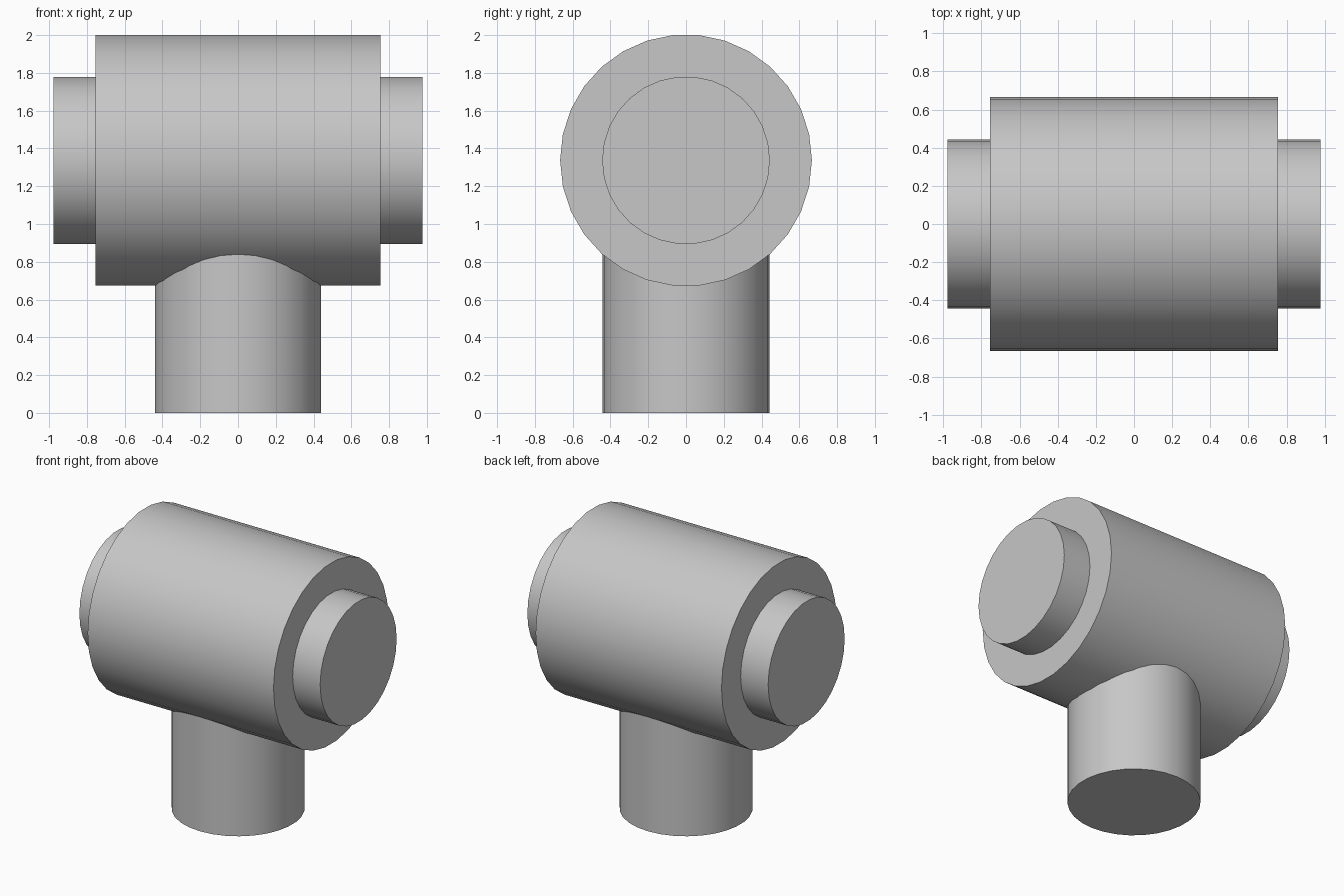
import bpy
import math
from mathutils import Matrix

cube = bpy.data.objects.get("Cube")
if cube:
    bpy.data.objects.remove(cube, do_unlink=True)

grey = bpy.data.materials.new("plain_grey")
grey.use_nodes = True
colour = (0.57, 0.57, 0.57, 1)
grey.diffuse_color = colour
grey.node_tree.nodes["Principled BSDF"].inputs["Base Color"].default_value = colour

SIDES = 30
AXIS_Z = 1.337
TO_X = Matrix.Rotation(math.pi / 2, 4, "Y")


def cylinder(name, radius, length, centre, along_x=False):
    """Capped cylinder with smooth walls and crisp rims."""
    bpy.ops.mesh.primitive_cylinder_add(vertices=SIDES, radius=radius, depth=length)
    ob = bpy.context.object
    ob.name = name
    ob.data.name = name
    if along_x:
        ob.data.transform(TO_X)
    ob.location = centre
    ob.data.materials.append(grey)
    bpy.ops.object.shade_smooth_by_angle(angle=math.radians(30))
    return ob


# Wide horizontal body
cylinder("barrel", 0.6665, 1.51, (0, 0, AXIS_Z), along_x=True)

# Narrower stub on each end, seated slightly inside the barrel
for side, name in ((1, "left_stub"), (-1, "right_stub")):
    cylinder(name, 0.444, 0.278, (side * 0.839, 0, AXIS_Z), along_x=True)

# Vertical branch, running up into the barrel
cylinder("branch", 0.443, 1.2, (0, 0, 0.6))
